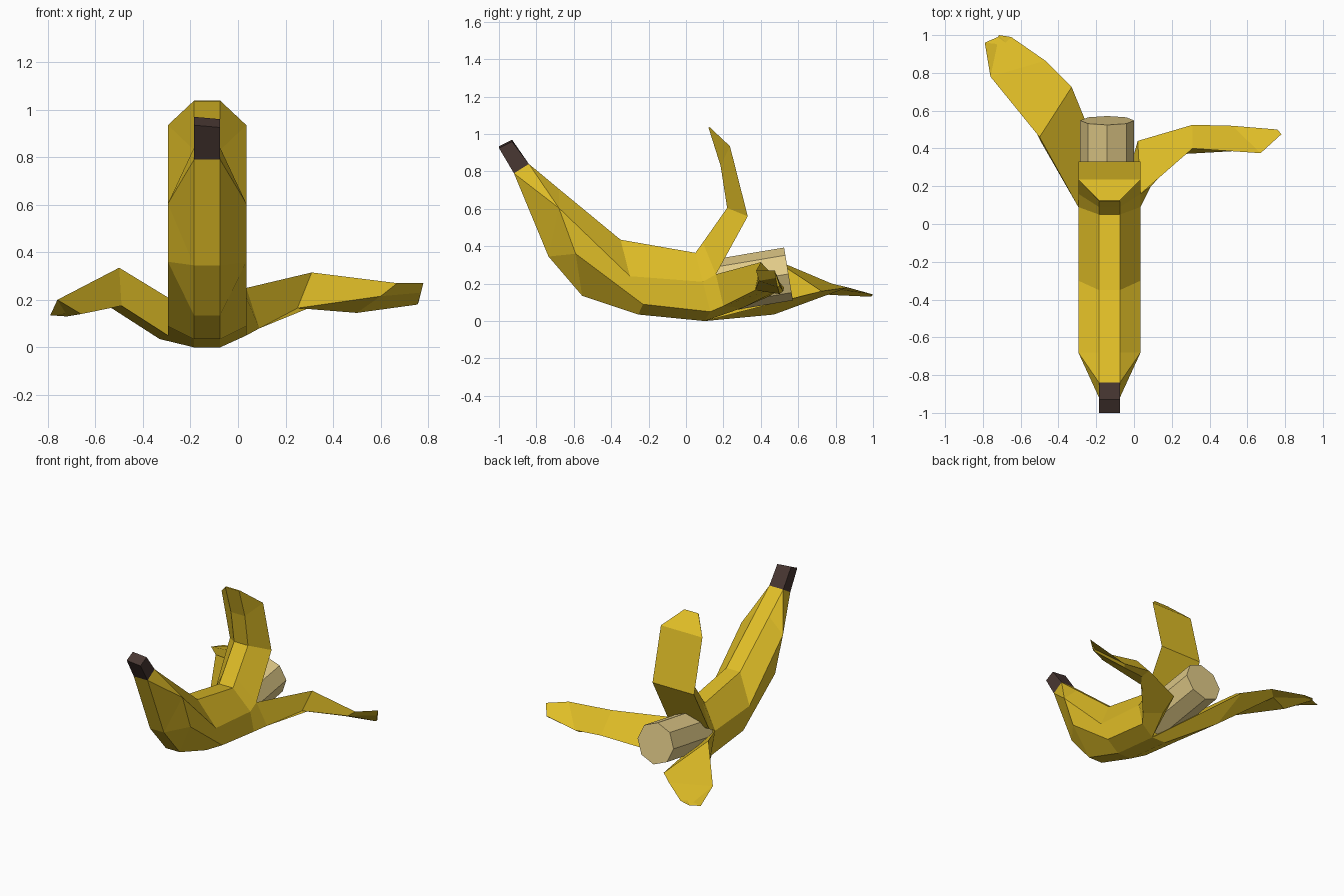
import bpy, bmesh, math
from mathutils import Vector, Matrix

cube = bpy.data.objects.get("Cube")
if cube:
    bpy.data.objects.remove(cube, do_unlink=True)

CX = -0.13             # centre line of the fruit
NARROW, WIDE = 0.055, 0.165


def material(name, rgb):
    m = bpy.data.materials.new(name)
    m.use_nodes = True
    m.diffuse_color = (*rgb, 1)
    bsdf = next(n for n in m.node_tree.nodes if n.type == 'BSDF_PRINCIPLED')
    bsdf.inputs["Base Color"].default_value = (*rgb, 1)
    bsdf.inputs["Roughness"].default_value = 0.8
    return m


yellow = material("peel_yellow", (0.74, 0.51, 0.02))
cream = material("flesh_cream", (0.76, 0.60, 0.25))
brown = material("stem_brown", (0.065, 0.038, 0.032))


def finish(bm, name, mat):
    bmesh.ops.recalc_face_normals(bm, faces=bm.faces)
    me = bpy.data.meshes.new(name)
    bm.to_mesh(me)
    bm.free()
    me.materials.append(mat)
    ob = bpy.data.objects.new(name, me)
    bpy.context.collection.objects.link(ob)
    return ob


def loft(name, rings, mat):
    """Skin a row of closed rings and cap both ends."""
    bm = bmesh.new()
    rows = [[bm.verts.new(p) for p in ring] for ring in rings]
    n = len(rows[0])
    for a, b in zip(rows, rows[1:]):
        for i in range(n):
            j = (i + 1) % n
            bm.faces.new((a[i], a[j], b[j], b[i]))
    bm.faces.new(rows[0])
    bm.faces.new(rows[-1])
    bmesh.ops.remove_doubles(bm, verts=bm.verts, dist=0.0005)
    bmesh.ops.dissolve_degenerate(bm, edges=bm.edges, dist=0.0005)
    return finish(bm, name, mat)


def mirrored(half, widths):
    """Full ring from (y, z) points on one side of the centre line."""
    left = [(CX + w, *p) for w, p in zip(widths, half)]
    right = [(CX - w, *p) for w, p in zip(widths, half)]
    return left + right[::-1]


# Closed part of the peel: top, upper side, lower side, bottom
N, W = NARROW, WIDE
neck_top, neck_low = (-0.84, 0.84), (-0.92, 0.79)
ridge, shoulder = (-0.68, 0.707), (-0.68, 0.605)
belly, flank = (-0.735, 0.345), (-0.59, 0.36)
full = (N, W, W, N)
loft("body_peel", [
    mirrored((neck_top, neck_top, neck_low, neck_low), (N, N, N, N)),
    mirrored((ridge, shoulder, shoulder, belly), full),
    mirrored((ridge, shoulder, flank, belly), full),
    mirrored((ridge, shoulder, flank, (-0.555, 0.135)), full),
    mirrored(((-0.35, 0.435), (-0.30, 0.24), (-0.23, 0.09), (-0.255, 0.035)), full),
    mirrored(((0.05, 0.365), (0.09, 0.21), (0.13, 0.05), (0.10, 0.0)), full),
], yellow)

# Stem with a slightly slanted end
stem_end = [Vector(p) for p in mirrored(((-0.93, 0.965), (-1.0, 0.93)), (N, N))]
for p in stem_end:
    p.z -= 0.09 * (p.x - CX)
loft("stem", [mirrored((neck_top, neck_low), (N, N)), stem_end], brown)

# Upright flap: outer ridge and side edge, flat inside
loft("top_flap", [
    mirrored(((0.05, 0.365), (0.09, 0.21)), (N, W)),
    mirrored(((0.09, 0.42), (0.16, 0.25)), (N, W)),
    mirrored(((0.22, 0.605), (0.33, 0.56)), (N, W)),
    mirrored(((0.185, 0.83), (0.235, 0.935)), (N, W)),
    mirrored(((0.12, 1.035), (0.125, 1.038)), (N, N)),
], yellow)

# Left flap: upper edge, two outer ridges, lower edge
loft("left_flap", [
    [(0.035, 0.09, 0.21), (0.035, 0.13, 0.05), (-0.075, 0.10, 0), (-0.075, 0.11, 0.01)],
    [(0.035, 0.16, 0.25), (0.09, 0.20, 0.08), (0.0, 0.30, 0.07), (0.02, 0.44, 0.13)],
    [(0.31, 0.40, 0.315), (0.25, 0.37, 0.165), (0.31, 0.45, 0.17), (0.31, 0.525, 0.18)],
    [(0.67, 0.375, 0.27), (0.60, 0.39, 0.215), (0.50, 0.50, 0.145), (0.52, 0.52, 0.16)],
    [(0.78, 0.475, 0.27), (0.77, 0.48, 0.23), (0.755, 0.49, 0.18), (0.76, 0.50, 0.19)],
], yellow)

# Right flap, lying low and reaching back
loft("right_flap", [
    [(-0.295, 0.09, 0.21), (-0.295, 0.13, 0.05), (-0.185, 0.10, 0), (-0.075, 0.10, 0)],
    [(-0.50, 0.46, 0.335), (-0.49, 0.43, 0.175), (-0.33, 0.47, 0.035), (-0.33, 0.725, 0.16)],
    [(-0.76, 0.78, 0.20), (-0.66, 0.77, 0.14), (-0.54, 0.80, 0.17), (-0.47, 0.865, 0.18)],
    [(-0.79, 0.96, 0.135), (-0.72, 0.99, 0.13), (-0.715, 1.0, 0.14), (-0.65, 0.99, 0.145)],
], yellow)

# Eight-sided flesh, tilted slightly upward
start, end = Vector((-0.142, 0.0, 0.16)), Vector((-0.142, 0.548, 0.252))
axis = end - start
bm = bmesh.new()
bmesh.ops.create_cone(bm, cap_ends=True, segments=8, radius1=0.143, radius2=0.143,
                      depth=axis.length)
turn = axis.to_track_quat('Z', 'Y').to_matrix().to_4x4()
bmesh.ops.transform(bm, verts=bm.verts,
                    matrix=Matrix.Translation((start + end) / 2) @ turn)
finish(bm, "flesh", cream)
